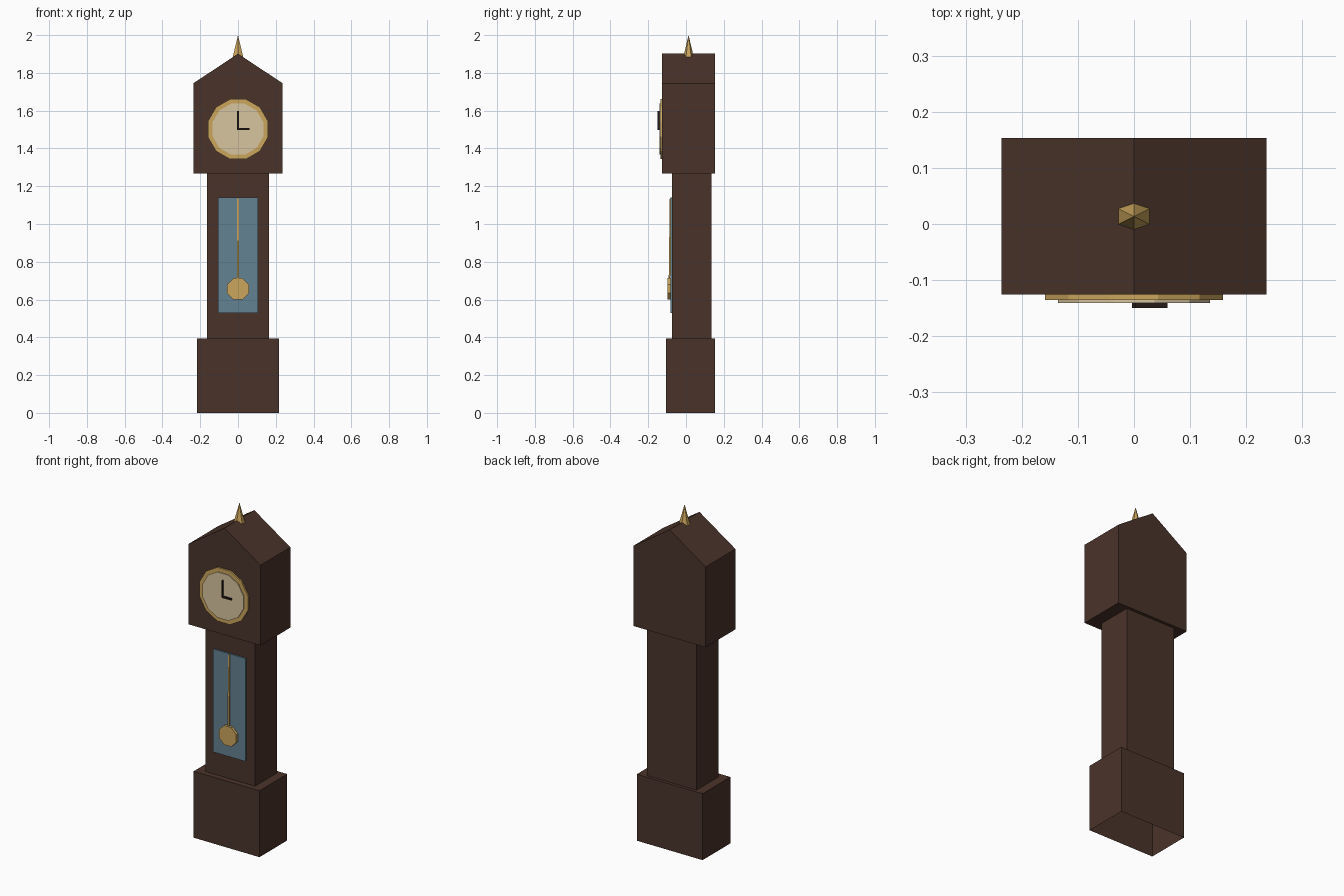
import bpy, bmesh, math
from mathutils import Matrix, Vector

if "Cube" in bpy.data.objects:
    bpy.data.objects.remove(bpy.data.objects["Cube"])


def material(name, rgb):
    lin = [((c / 255 + 0.055) / 1.055) ** 2.4 for c in rgb]
    m = bpy.data.materials.new(name)
    m.diffuse_color = (*lin, 1)
    m.use_nodes = True
    m.node_tree.nodes["Principled BSDF"].inputs["Base Color"].default_value = m.diffuse_color
    return m


WOOD = material("dark_wood", (74, 51, 42))
BRASS = material("brass", (203, 166, 92))
CREAM = material("cream_dial", (216, 197, 160))
GLASS = material("blue_glass", (100, 130, 147))
BLACK = material("dark_hands", (38, 27, 24))


def finish(name, bm, mat):
    bmesh.ops.recalc_face_normals(bm, faces=bm.faces)
    me = bpy.data.meshes.new(name)
    bm.to_mesh(me)
    bm.free()
    me.materials.append(mat)
    ob = bpy.data.objects.new(name, me)
    bpy.context.collection.objects.link(ob)
    return ob


def box(name, x, y, z, mat, skip=()):
    """Box from (min, max) ranges; skip drops caps facing +1 (top) or -1 (bottom)."""
    bm = bmesh.new()
    size = [r[1] - r[0] for r in (x, y, z)]
    mid = [sum(r) / 2 for r in (x, y, z)]
    bmesh.ops.create_cube(bm, size=1, matrix=Matrix.Translation(mid) @ Matrix.Diagonal((*size, 1)))
    bm.normal_update()
    caps = [f for f in bm.faces if round(f.normal.z) in skip and abs(f.normal.z) > 0.5]
    bmesh.ops.delete(bm, geom=caps, context='FACES')
    return finish(name, bm, mat)


def prism(name, outline, y0, y1, mat):
    """Extrude an (x, z) outline from y0 to y1."""
    bm = bmesh.new()
    face = bm.faces.new([bm.verts.new((x, y0, z)) for x, z in outline])
    ext = bmesh.ops.extrude_face_region(bm, geom=[face], use_keep_orig=True)
    bmesh.ops.translate(bm, vec=(0, y1 - y0, 0),
                        verts=[g for g in ext["geom"] if isinstance(g, bmesh.types.BMVert)])
    return finish(name, bm, mat)


def disc(name, apothem, sides, z, y0, y1, mat):
    """Flat-topped polygonal disc facing the front."""
    r = apothem / math.cos(math.pi / sides)
    pts = [(r * math.cos(2 * math.pi * (i + 0.5) / sides),
            z + r * math.sin(2 * math.pi * (i + 0.5) / sides)) for i in range(sides)]
    return prism(name, pts, y0, y1, mat)


# Case: open-bottomed plinth, trunk, gabled hood
box("plinth", (-0.216, 0.216), (-0.107, 0.153), (0, 0.394), WOOD, skip=(-1,))
box("trunk", (-0.163, 0.163), (-0.073, 0.135), (0.394, 1.268), WOOD, skip=(-1, 1))
prism("hood", [(-0.236, 1.268), (0.236, 1.268), (0.236, 1.745), (0, 1.902), (-0.236, 1.745)],
      -0.126, 0.153, WOOD)

# Dial and hands
disc("dial_rim", 0.159, 12, 1.502, -0.126, -0.135, BRASS)
disc("dial_face", 0.135, 12, 1.502, -0.134, -0.141, CREAM)
box("minute_hand", (-0.004, 0.004), (-0.150, -0.141), (1.498, 1.599), BLACK)
box("hour_hand", (0, 0.06), (-0.150, -0.141), (1.497, 1.507), BLACK)

# Trunk window
box("window", (-0.106, 0.106), (-0.081, -0.073), (0.528, 1.139), GLASS)

# Pendulum: rod leaning slightly forward, octagonal bob
rod = box("pendulum_rod", (-0.005, 0.005), (-0.086, -0.078), (0.68, 1.135), BRASS)
for v in rod.data.vertices:
    if v.co.z < 0.9:
        v.co.y -= 0.006
disc("pendulum_bob", 0.057, 8, 0.657, -0.083, -0.098, BRASS)

# Finial
bm = bmesh.new()
bmesh.ops.create_cone(bm, cap_ends=True, segments=6, radius1=0.028, radius2=0, depth=0.118)
bmesh.ops.remove_doubles(bm, verts=bm.verts, dist=1e-5)
top = max(v.co.z for v in bm.verts)
base = next(v for v in bm.verts if v.co.z < top - 0.01)
turn = math.pi / 2 - math.atan2(base.co.y, base.co.x)
bmesh.ops.rotate(bm, verts=bm.verts, cent=(0, 0, 0), matrix=Matrix.Rotation(turn, 3, 'Z'))
bmesh.ops.scale(bm, verts=bm.verts, vec=(1.16, 1, 1))
bmesh.ops.translate(bm, verts=bm.verts, vec=Vector((0, 0.0135, 2.0 - 0.059)))
finish("finial", bm, BRASS)
